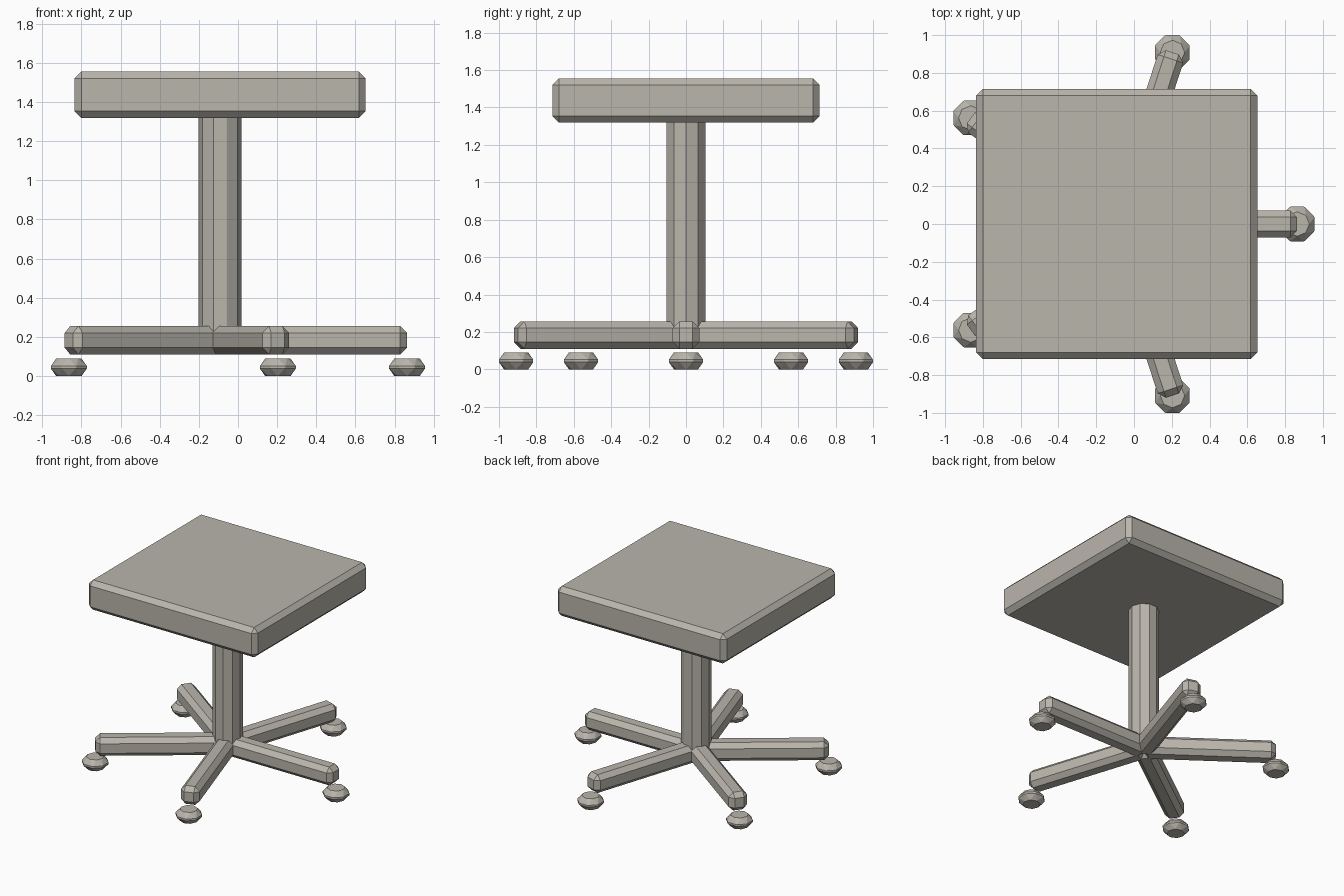
import bpy, math

if "Cube" in bpy.data.objects:
    bpy.data.objects.remove(bpy.data.objects["Cube"])

CX = -0.0915          # pedestal axis
REACH = 0.955         # leg length from the axis
CHAMFER = 0.035

grey = bpy.data.materials.new("warm grey")
grey.diffuse_color = (0.49, 0.465, 0.415, 1)
grey.use_nodes = True
grey.node_tree.nodes["Principled BSDF"].inputs["Base Color"].default_value = grey.diffuse_color


def finish(name, bevel):
    """Name the active object, colour it and chamfer its edges."""
    ob = bpy.context.object
    ob.name = name
    ob.data.materials.append(grey)
    mod = ob.modifiers.new("chamfer", 'BEVEL')
    mod.width = bevel
    mod.segments = 1
    mod.limit_method = 'ANGLE'
    return ob


def box(name, centre, size, angle=0.0):
    bpy.ops.mesh.primitive_cube_add(size=1, location=centre, rotation=(0, 0, angle))
    ob = bpy.context.object
    ob.scale = size
    bpy.ops.object.transform_apply(location=False, rotation=False, scale=True)
    return finish(name, CHAMFER)


def cylinder(name, sides, radius, x, y, z0, z1, bevel):
    bpy.ops.mesh.primitive_cylinder_add(vertices=sides, radius=radius, depth=z1 - z0,
                                        location=(x, y, (z0 + z1) / 2))
    return finish(name, bevel)


# Seat slab
box("seat", (CX, 0, 1.4375), (1.488, 1.43, 0.237))

# Central column, sunk into the seat and the hub
cylinder("column", 10, 0.1157, CX, 0, 0.17, 1.38, CHAMFER)

# Five star legs, each with a foot under its tip
for i in range(5):
    a = math.radians(72 * i)
    c, s = math.cos(a), math.sin(a)
    box(f"leg_{i + 1}", (CX + c * REACH / 2, s * REACH / 2, 0.183),
        (REACH, 0.142, 0.146), a)
    cylinder(f"foot_{i + 1}", 8, 0.106, CX + c * REACH, s * REACH, 0.0, 0.09, 0.038)
